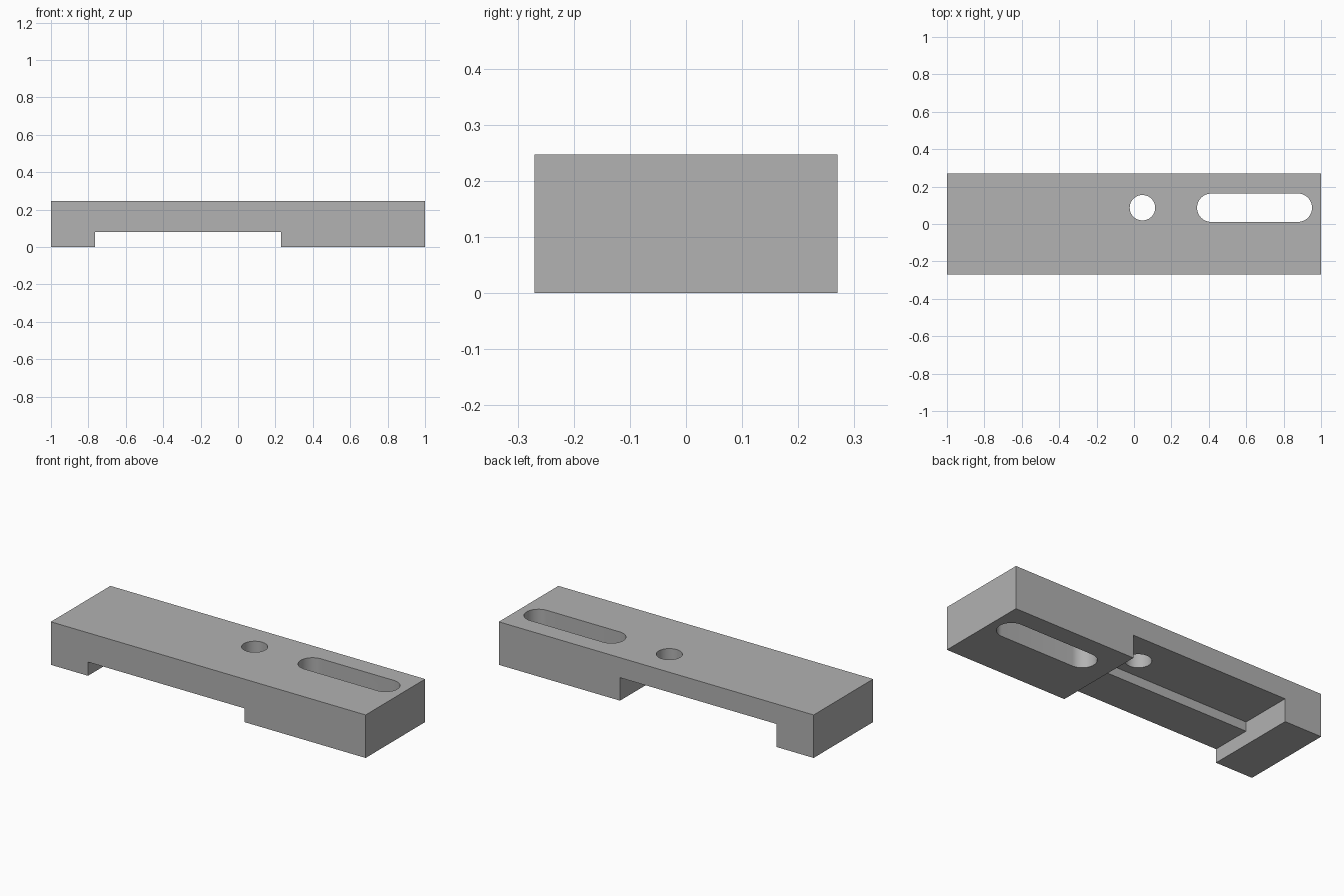
import bpy, bmesh, math

if "Cube" in bpy.data.objects:
    bpy.data.objects.remove(bpy.data.objects["Cube"], do_unlink=True)

LENGTH, WIDTH, HEIGHT = 2.0, 0.54, 0.247
NOTCH = (-0.764, 0.23)      # x range of the underside notch
STEP_Y = -0.035             # where the notch changes depth
HOLE_Y = 0.087              # shared centre line of hole and slot


def prism(name, outline, z0, z1):
    """Extrude a counter-clockwise xy outline from z0 to z1."""
    bm = bmesh.new()
    base = bm.faces.new([bm.verts.new((x, y, z0)) for x, y in outline])
    top = bmesh.ops.extrude_face_region(bm, geom=[base])["geom"]
    verts = [v for v in top if isinstance(v, bmesh.types.BMVert)]
    bmesh.ops.translate(bm, verts=verts, vec=(0, 0, z1 - z0))
    bmesh.ops.recalc_face_normals(bm, faces=bm.faces)
    mesh = bpy.data.meshes.new(name)
    bm.to_mesh(mesh)
    bm.free()
    obj = bpy.data.objects.new(name, mesh)
    bpy.context.collection.objects.link(obj)
    return obj


def rectangle(x0, x1, y0, y1):
    return [(x0, y0), (x1, y0), (x1, y1), (x0, y1)]


def slot(x0, x1, y, r, n=24):
    """Outline with two round ends centred at x0 and x1."""
    pts = []
    for cx, start in ((x1, -math.pi / 2), (x0, math.pi / 2)):
        for i in range(n + 1):
            a = start + math.pi * i / n
            pts.append((cx + r * math.cos(a), y + r * math.sin(a)))
    return pts


def circle(x, y, r, n=48):
    return [(x + r * math.cos(math.tau * i / n), y + r * math.sin(math.tau * i / n))
            for i in range(n)]


# Solid bar
bar = prism("clamp_bar", rectangle(-LENGTH / 2, LENGTH / 2, -WIDTH / 2, WIDTH / 2), 0, HEIGHT)
grey = bpy.data.materials.new("plain grey")
grey.use_nodes = True
grey.diffuse_color = (0.445, 0.445, 0.445, 1)
grey.node_tree.nodes["Principled BSDF"].inputs["Base Color"].default_value = grey.diffuse_color
bar.data.materials.append(grey)

# Stepped underside notch, round hole and long slot
cutters = [
    prism("shallow_notch_cutter", rectangle(*NOTCH, -0.5, 0.5), -0.1, 0.079),
    prism("deep_notch_cutter", rectangle(*NOTCH, STEP_Y, 0.5), -0.1, 0.132),
    prism("round_hole_cutter", circle(0.045, HOLE_Y, 0.068), -0.2, 0.5),
    prism("long_slot_cutter", slot(0.413, 0.876, HOLE_Y, 0.076), -0.2, 0.5),
]
bpy.ops.object.select_all(action="DESELECT")
bar.select_set(True)
bpy.context.view_layer.objects.active = bar
for cutter in cutters:
    cutter.hide_render = True
    mod = bar.modifiers.new(cutter.name, "BOOLEAN")
    mod.operation = "DIFFERENCE"
    mod.solver = "EXACT"
    mod.object = cutter
    bpy.ops.object.modifier_apply(modifier=mod.name)
    bpy.data.objects.remove(cutter, do_unlink=True)

# Smooth hole walls, sharp block edges
bpy.ops.object.shade_smooth_by_angle(angle=math.radians(30))
